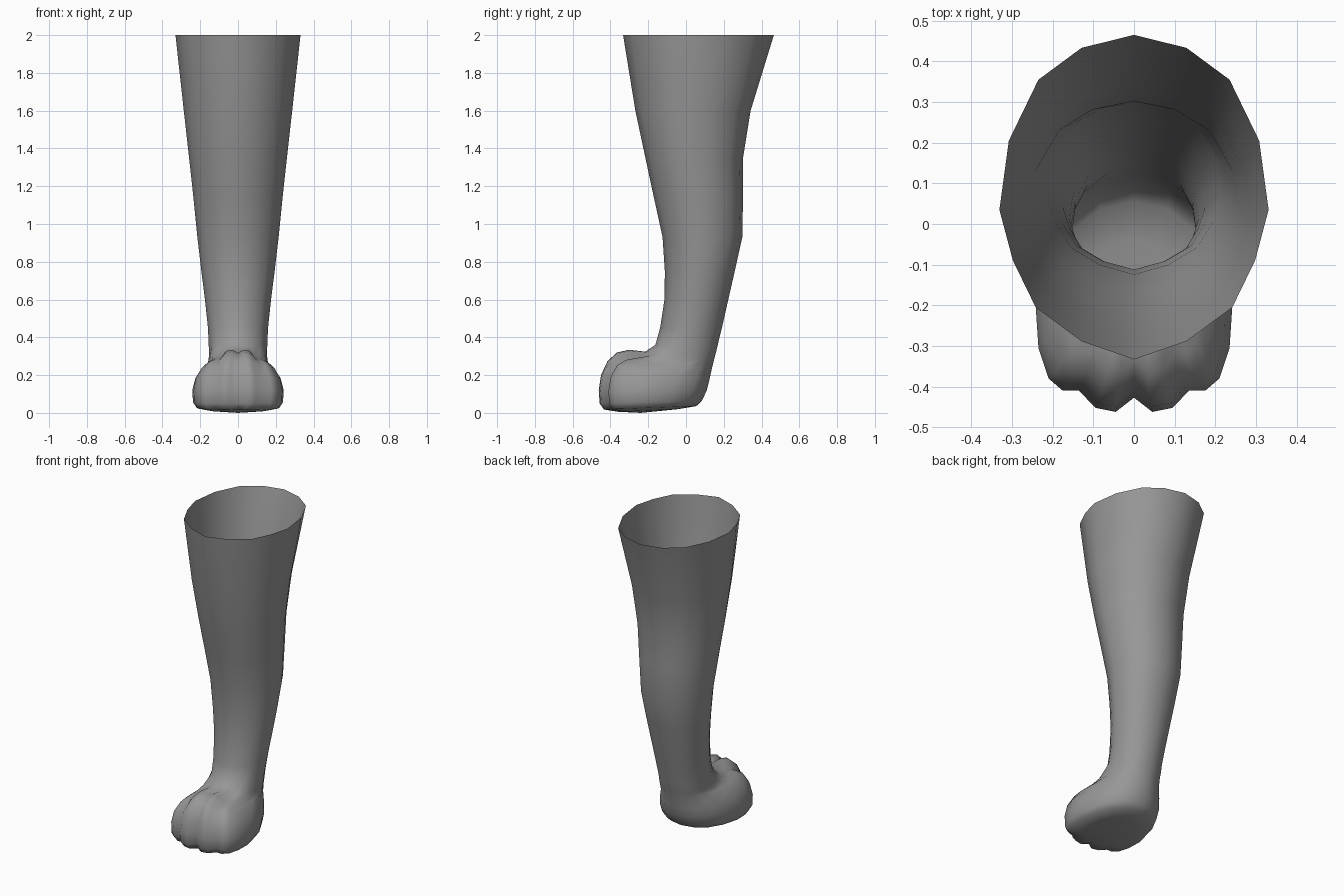
import bpy, bmesh

if "Cube" in bpy.data.objects:
    bpy.data.objects.remove(bpy.data.objects["Cube"])

# Leg cross-section, half ring front to back: (x / half width, position along depth)
SECTION = [(0, 0), (.39, .056), (.73, .16), (.9, .305), (1, .461),
           (.93, .674), (.71, .862), (.39, .96), (0, 1)]
# Leg rings: z, half width, front y, back y
LEG = [(.36, .155, -.162, .168), (.45, .159, -.137, .19), (.6, .175, -.114, .224),
       (.75, .194, -.112, .258), (.93, .215, -.124, .298), (1.15, .237, -.172, .302),
       (1.35, .259, -.215, .302), (1.6, .287, -.268, .342), (2, .331, -.333, .465)]

# Paw plan outline with two toes per side, half ring front to back
PAW = [(0, -.427), (.045, -.462), (.095, -.452), (.135, -.41), (.175, -.41), (.21, -.38),
       (.235, -.305), (.242, -.2), (.215, -.07), (.165, .03), (.09, .09), (0, .11)]
# Toe grooves filled in where the paw runs into the ankle
FILLED = {0: -.465, 3: -.437}
# Height drop of each outline point at the top of the paw
DROP = [.015, 0, .005, .04, .04, .048, .055, .05, .03, .01, 0, 0]
# How far each outline point follows the leg section at the top of the paw
FOLLOW = [0, 0, 0, 0, 0, 0, .1, .4, .75, .9, 1, 1]
# Paw rings: front z, back z, width scale, front y, back y, top weight
PAW_RINGS = [(.006, .02, .6, -.36, -.04, 0), (.018, .036, .9, -.435, .055, 0),
             (.05, .065, .985, -.457, .085, 0), (.12, .12, 1, -.462, .11, 0),
             (.2, .18, .95, -.45, .125, .15), (.275, .24, .83, -.415, .138, .5),
             (.32, .28, .73, -.365, .148, .9), (.334, .3, .66, -.3, .153, 1),
             (.324, .325, .63, -.215, .16, .5)]
# Which leg column each paw column runs into
JOIN = [0, 0, 1, 1, 2, 2, 3, 4, 5, 6, 7, 8]

bm = bmesh.new()


def full_ring(half):
    """Mirror a half ring of points into a closed ring of vertices."""
    pts = half + [(-x, y, z) for x, y, z in half[-2:0:-1]]
    return [bm.verts.new(p) for p in pts]


def skin(a, b):
    """Join two rings, using triangles where columns merge."""
    n = len(a)
    for i in range(n):
        j = (i + 1) % n
        quad = list(dict.fromkeys((a[i], a[j], b[j], b[i])))
        bm.faces.new(quad)


# Paw
rings = []
for k, (zf, zb, sx, yf, yb, w) in enumerate(PAW_RINGS):
    last = k == len(PAW_RINGS) - 1
    half = []
    for i, (x, y) in enumerate(PAW):
        if last:
            y = FILLED.get(i, y)
        t = (y + .462) / .572
        px, py = x * sx, yf + t * (yb - yf)
        pz = zf + t * (zb - zf) - DROP[i] * w
        lx, lt = SECTION[JOIN[i]]
        f = FOLLOW[i] * (1 if last else w)
        px += f * (lx * .156 - px)
        py += f * (-.162 + lt * (yb + .162) - py)
        half.append((px, py, pz))
    rings.append(full_ring(half))
for a, b in zip(rings, rings[1:]):
    skin(a, b)

# Slightly domed sole
centre = bm.verts.new((0, -.24, 0))
sole = rings[0]
for i, v in enumerate(sole):
    bm.faces.new((sole[(i + 1) % len(sole)], v, centre))

# Open-topped leg
legs = [full_ring([(x * w, f + t * (b - f), z) for x, t in SECTION]) for z, w, f, b in LEG]
for a, b in zip(legs, legs[1:]):
    skin(a, b)

# Ankle: paw columns merge into the leg columns
columns = JOIN + [(16 - j) % 16 for j in JOIN[-2:0:-1]]
skin(rings[-1], [legs[0][c] for c in columns])

bmesh.ops.recalc_face_normals(bm, faces=bm.faces[:])
mesh = bpy.data.meshes.new("leg_with_paw")
bm.to_mesh(mesh)
bm.free()
leg = bpy.data.objects.new("leg_with_paw", mesh)
bpy.context.collection.objects.link(leg)

# Dark grey colour
grey = bpy.data.materials.new("dark_grey")
grey.diffuse_color = (.31, .31, .31, 1)
grey.use_nodes = True
grey.node_tree.nodes["Principled BSDF"].inputs["Base Color"].default_value = grey.diffuse_color
mesh.materials.append(grey)

bpy.context.view_layer.objects.active = leg
leg.select_set(True)
bpy.ops.object.shade_smooth_by_angle(angle=1.5)
